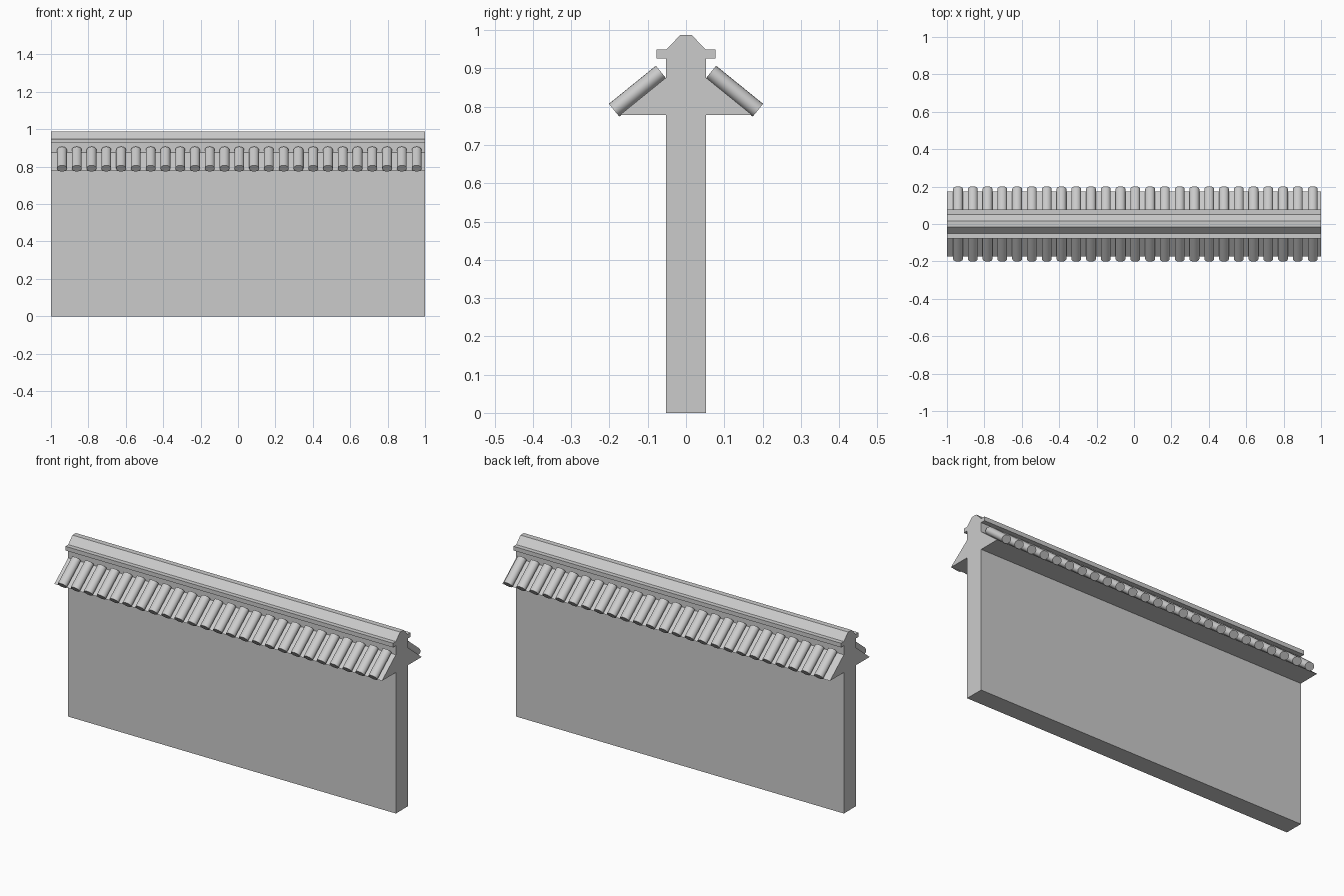
import bpy, bmesh, math
from mathutils import Vector

if "Cube" in bpy.data.objects:
    bpy.data.objects.remove(bpy.data.objects["Cube"])


def make_object(name, bm):
    bmesh.ops.recalc_face_normals(bm, faces=bm.faces)
    mesh = bpy.data.meshes.new(name)
    bm.to_mesh(mesh)
    bm.free()
    ob = bpy.data.objects.new(name, mesh)
    bpy.context.collection.objects.link(ob)
    return ob


# wall with eaves and ridge: half profile (y, z), mirrored and extruded along x
half = [(0.052, 0), (0.052, 0.778), (0.173, 0.778), (0.052, 0.876), (0.052, 0.926),
        (0.077, 0.926), (0.077, 0.949), (0.052, 0.949), (0.015, 0.987)]
profile = half + [(-y, z) for y, z in reversed(half)]
bm = bmesh.new()
face = bm.faces.new([bm.verts.new((-1, y, z)) for y, z in profile])
ext = bmesh.ops.extrude_face_region(bm, geom=[face])
bmesh.ops.translate(bm, vec=(2, 0, 0),
                    verts=[v for v in ext["geom"] if isinstance(v, bmesh.types.BMVert)])
make_object("wall", bm)

# rows of round roof tiles lying on both eave slopes
COUNT, SIDES, LENGTH = 25, 20, 0.158
WIDTH, THICK, ANGLE = 0.052, 0.043, math.radians(39)
for name, side in (("front_tiles", -1), ("back_tiles", 1)):
    down = Vector((0, side * math.cos(ANGLE), -math.sin(ANGLE)))
    out = Vector((0, side * math.sin(ANGLE), math.cos(ANGLE)))
    centre = Vector((0, side * 0.1265, 0.8405))
    bm = bmesh.new()
    for i in range(COUNT):
        c = centre + Vector((-0.941 + i * 0.079, 0, 0))
        rings = []
        for s in (-0.5, 0.5):
            ring = []
            for k in range(SIDES):
                a = math.tau * k / SIDES
                ring.append(bm.verts.new(c + down * (s * LENGTH)
                                         + Vector((math.cos(a) * WIDTH / 2, 0, 0))
                                         + out * (math.sin(a) * THICK / 2)))
            rings.append(ring)
        top, low = rings
        bm.faces.new(top)
        bm.faces.new(low)
        for k in range(SIDES):
            n = (k + 1) % SIDES
            bm.faces.new((top[k], top[n], low[n], low[k]))
    ob = make_object(name, bm)
    bpy.ops.object.select_all(action='DESELECT')
    ob.select_set(True)
    bpy.context.view_layer.objects.active = ob
    bpy.ops.object.shade_smooth_by_angle(angle=math.radians(35))
